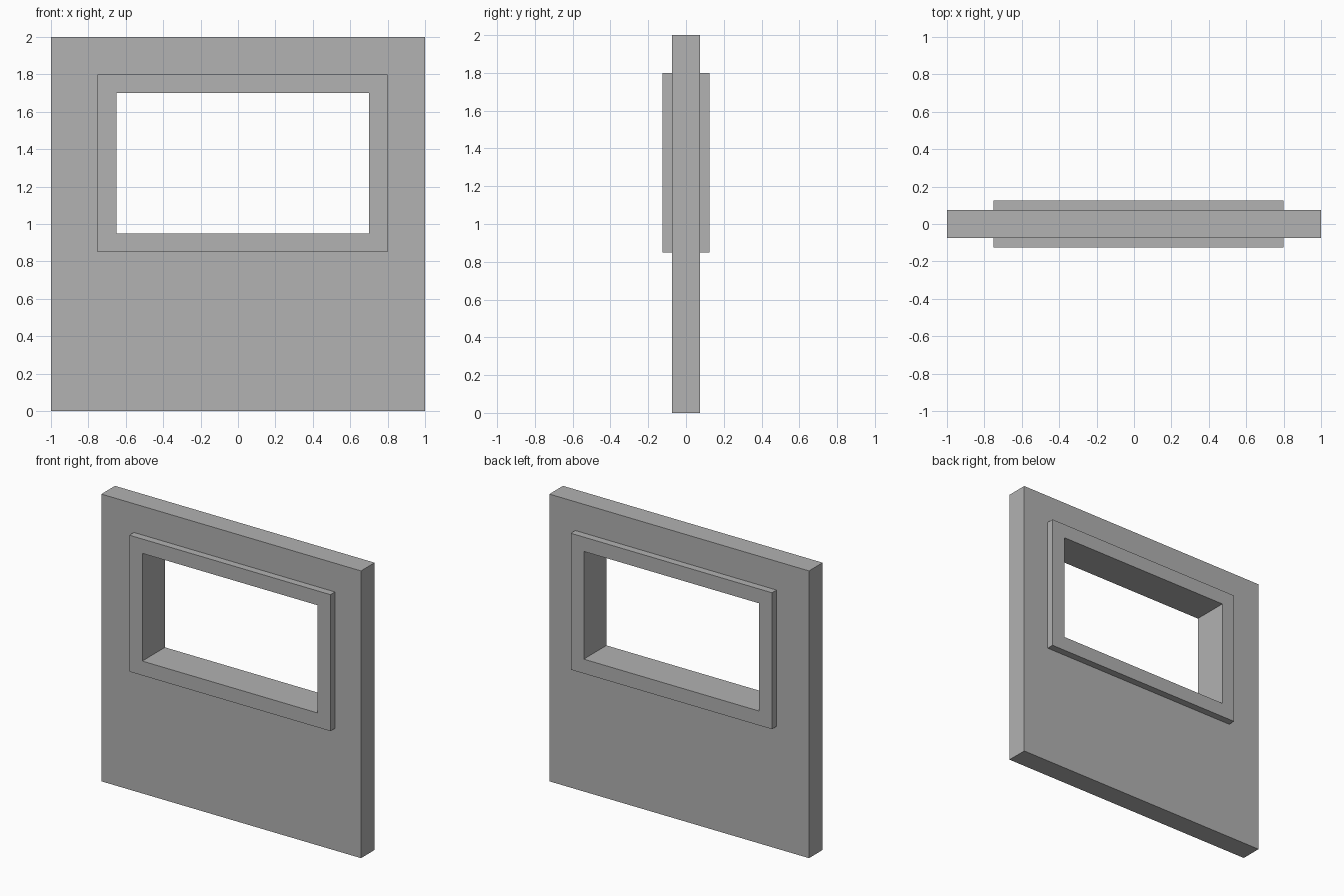
import bpy
import bmesh

cube = bpy.data.objects.get("Cube")
if cube:
    bpy.data.objects.remove(cube, do_unlink=True)

# One plain grey for the whole model
GREY = (0.445, 0.445, 0.445, 1.0)
grey = bpy.data.materials.new("plain grey")
grey.use_nodes = True
grey.diffuse_color = GREY
grey.node_tree.nodes["Principled BSDF"].inputs["Base Color"].default_value = GREY


def corners(rect):
    x0, x1, z0, z1 = rect
    return [(x0, z0), (x1, z0), (x1, z1), (x0, z1)]


def rectangular_ring(name, outer, inner, depth):
    """Solid slab in the xz plane with a rectangular opening."""
    bm = bmesh.new()
    loops = [[bm.verts.new((x, y, z)) for x, z in corners(rect)]
             for rect, y in ((outer, -depth / 2), (inner, -depth / 2),
                             (inner, depth / 2), (outer, depth / 2))]
    # Front face, opening, back face and rim are each a band between two loops
    for a, b in zip(loops, loops[1:] + loops[:1]):
        for i in range(4):
            j = (i + 1) % 4
            bm.faces.new((a[i], a[j], b[j], b[i]))
    bmesh.ops.recalc_face_normals(bm, faces=bm.faces)
    mesh = bpy.data.meshes.new(name)
    bm.to_mesh(mesh)
    bm.free()
    mesh.materials.append(grey)
    obj = bpy.data.objects.new(name, mesh)
    bpy.context.collection.objects.link(obj)
    return obj


# Extents are x min, x max, z min, z max
wall_edge = (-1.0, 1.0, 0.0, 2.0)
frame_edge = (-0.75, 0.80, 0.85, 1.80)
opening = (-0.65, 0.70, 0.95, 1.70)

# Wall panel, and the thicker window frame set through it
rectangular_ring("wall", wall_edge, frame_edge, 0.15)
rectangular_ring("window_frame", frame_edge, opening, 0.25)
